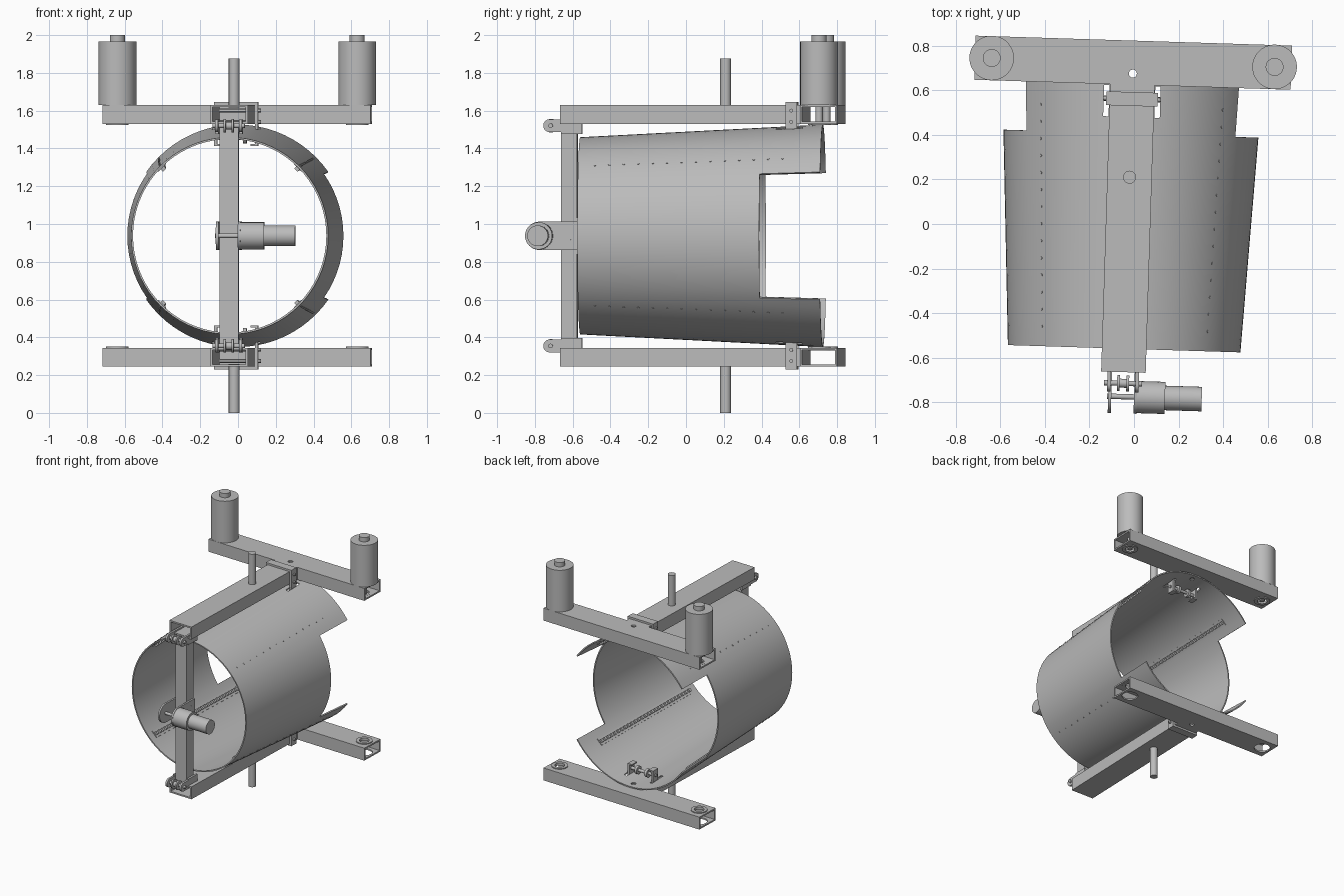
import bpy, bmesh
from math import sin, cos, pi, radians
from mathutils import Matrix, Vector

cube = bpy.data.objects.get("Cube")
if cube:
    bpy.data.objects.remove(cube)

MID = 0.9375                                  # height of the drum axis
PLACE = Matrix.Translation((-0.02, 0.21, MID)) @ Matrix.Rotation(radians(-1.8), 4, 'Z')

grey = bpy.data.materials.new("plain grey")
grey.use_nodes = True
grey.diffuse_color = (0.5, 0.5, 0.5, 1)
grey.node_tree.nodes["Principled BSDF"].inputs["Base Color"].default_value = (0.5, 0.5, 0.5, 1)


def finish(name, bm, smooth=False):
    bmesh.ops.recalc_face_normals(bm, faces=bm.faces)
    mesh = bpy.data.meshes.new(name)
    bm.to_mesh(mesh)
    bm.free()
    mesh.materials.append(grey)
    ob = bpy.data.objects.new(name, mesh)
    bpy.context.collection.objects.link(ob)
    ob.matrix_world = PLACE
    if smooth:
        shade(ob)
    return ob


def shade(ob):
    bpy.ops.object.select_all(action='DESELECT')
    ob.select_set(True)
    bpy.context.view_layer.objects.active = ob
    bpy.ops.object.shade_smooth_by_angle(angle=radians(30))


def add_box(bm, lo, hi):
    lo, hi = Vector(lo), Vector(hi)
    size = [abs(v) for v in hi - lo]
    m = Matrix.Translation((lo + hi) / 2) @ Matrix.Diagonal((*size, 1))
    return bmesh.ops.create_cube(bm, size=1, matrix=m)["verts"]


def add_cyl(bm, a, b, r, n=32):
    a, b = Vector(a), Vector(b)
    turn = (b - a).to_track_quat('Z', 'Y').to_matrix().to_4x4()
    bmesh.ops.create_cone(bm, cap_ends=True, segments=n, radius1=r, radius2=r,
                          depth=(b - a).length, matrix=Matrix.Translation((a + b) / 2) @ turn)


def box(name, lo, hi):
    bm = bmesh.new()
    add_box(bm, lo, hi)
    return finish(name, bm)


def cyl(name, *parts, n=32):
    bm = bmesh.new()
    for a, b, r in parts:
        add_cyl(bm, a, b, r, n)
    return finish(name, bm, True)


def apply(ob, mod):
    with bpy.context.temp_override(object=ob, active_object=ob):
        bpy.ops.object.modifier_apply(modifier=mod.name)


def thicken(ob, t):
    mod = ob.modifiers.new("wall", 'SOLIDIFY')
    mod.thickness, mod.offset, mod.use_even_offset = t, -1, True
    apply(ob, mod)


def cut(ob, cutter):
    cutter.hide_render = True
    mod = ob.modifiers.new("cut", 'BOOLEAN')
    mod.operation, mod.solver, mod.object = 'DIFFERENCE', 'EXACT', cutter
    bpy.context.view_layer.update()
    apply(ob, mod)
    bpy.data.objects.remove(cutter)


def tube(name, lo, hi, axis):
    """Square tube open at both ends."""
    bm = bmesh.new()
    add_box(bm, lo, hi)
    bm.normal_update()
    ends = [f for f in bm.faces if abs(f.normal[axis]) > 0.9]
    bmesh.ops.delete(bm, geom=ends, context='FACES_ONLY')
    ob = finish(name, bm)
    thicken(ob, 0.012)
    return ob


def lug(name, x, t, y, z, r, y_back):
    """Plate with one round end, lying across x."""
    pts = [(y + r * cos(a), z + r * sin(a)) for a in [pi / 2 + pi * i / 16 for i in range(17)]]
    pts += [(y_back, z - r), (y_back, z + r)]
    bm = bmesh.new()
    f = bm.faces.new([bm.verts.new((x - t / 2, *p)) for p in pts])
    ext = bmesh.ops.extrude_face_region(bm, geom=[f])["geom"]
    bmesh.ops.translate(bm, vec=(t, 0, 0), verts=[v for v in ext if isinstance(v, bmesh.types.BMVert)])
    return finish(name, bm, True)


# Tapered drum with long top and bottom tabs at the back
FRONT, SIDE_END, TAB_END = -0.77, 0.195, 0.515


def radius(y):
    return 0.522 + 0.067 * (y - FRONT) / (TAB_END - FRONT)


bm = bmesh.new()
N = 72
rings = [[bm.verts.new((radius(y) * cos(2 * pi * i / N), y, radius(y) * sin(2 * pi * i / N)))
          for i in range(N)] for y in (FRONT, SIDE_END, TAB_END)]
for k in range(2):
    for i in range(N):
        if k == 0 or abs(sin(2 * pi * (i + 0.5) / N)) > sin(radians(35)):
            j = (i + 1) % N
            bm.faces.new((rings[k][i], rings[k][j], rings[k + 1][j], rings[k + 1][i]))
bmesh.ops.delete(bm, geom=[v for v in bm.verts if not v.link_faces], context='VERTS')
drum = finish("drum_shell", bm)
thicken(drum, 0.01)
for x in (-0.115, 0.115):
    cut(drum, box("slot_cutter", (x - 0.012, 0.27, -0.8), (x + 0.012, 0.41, 0.8)))
cut(drum, cyl("hole_cutter", ((0, 0.465, -0.8), (0, 0.465, 0.8), 0.018)))
shade(drum)

# Hinge strips inside the drum, with rivet heads outside
for q, deg in enumerate((45, 135, 225, 315)):
    out = Vector((cos(radians(deg)), 0, sin(radians(deg))))
    a, b = [out * (radius(y) - 0.012) + Vector((0, y, 0)) for y in (-0.71, 0.345)]
    along = (b - a).normalized()
    side = along.cross(out).normalized()
    normal = side.cross(along)
    frame = Matrix((side, along, normal)).transposed().to_4x4()
    length = (b - a).length
    bm = bmesh.new()
    add_box(bm, (-0.028, 0, -0.006), (0.028, length, 0))
    for i in range(27):
        y = length * (i + 0.25) / 27
        add_box(bm, (-0.012, y, -0.022), (0.012, y + 0.02, -0.006))
    bm.transform(Matrix.Translation(a) @ frame)
    finish(f"hinge_strip_{q + 1}", bm)
    bm = bmesh.new()
    for i in range(14):
        p = a + along * (0.03 + i * (length - 0.06) / 13)
        add_cyl(bm, p, p + normal * 0.015, 0.006, 8)
    finish(f"rivet_row_{q + 1}", bm)

# Upper and lower frames, mirrored about the drum axis
for s, tag in ((1, "upper"), (-1, "lower")):
    beam = tube(f"{tag}_beam", (-0.1, -0.875, s * 0.593), (0.1, 0.415, s * 0.693), 1)
    bar = tube(f"{tag}_crossbar", (-0.71, 0.415, s * 0.593), (0.71, 0.613, s * 0.693), 0)
    cut(bar, cyl("hole_cutter", ((0, 0.465, -0.8), (0, 0.465, 0.8), 0.018)))
    for x in (-0.635, 0.635):
        cut(bar, cyl("hole_cutter", ((x, 0.515, s * 0.55), (x, 0.515, s * 0.65), 0.036)))
        if s < 0:
            cut(bar, cyl("hole_cutter", ((x, 0.515, s * 0.65), (x, 0.515, s * 0.75), 0.06)))
        ring = cyl(f"{tag}_bearing", ((x, 0.515, s * 0.586), (x, 0.515, s * 0.606), 0.06))
        cut(ring, cyl("hole_cutter", ((x, 0.515, s * 0.55), (x, 0.515, s * 0.65), 0.036)))
        shade(ring)
    cyl(f"{tag}_rod", ((0, 0, s * 0.68), (0, 0, s * MID), 0.029))

    # Bracket around the beam, reaching through the drum slots
    for x in (-0.108, 0.108):
        box(f"{tag}_bracket_side", (x - 0.008, 0.32, s * 0.475), (x + 0.008, 0.382, s * 0.708))
        box(f"{tag}_bracket_foot", (x * 0.7, 0.32, s * 0.475), (x, 0.382, s * 0.485))
    box(f"{tag}_bracket_bridge", (-0.116, 0.32, s * 0.693), (0.116, 0.382, s * 0.708))
    for z in (0.603, 0.663):
        cyl(f"{tag}_bracket_bolt", ((-0.13, 0.351, s * z), (0.13, 0.351, s * z), 0.01), n=12)
    z = s * 0.52
    cyl(f"{tag}_inner_roller", ((-0.125, 0.351, z), (0.125, 0.351, z), 0.012),
        ((-0.055, 0.351, z), (-0.035, 0.351, z), 0.032),
        ((0.035, 0.351, z), (0.055, 0.351, z), 0.032))

    # Front lugs with a pin and spool
    z = s * 0.583
    for x in (-0.063, 0.063):
        lug(f"{tag}_front_lug", x, 0.016, -0.93, z, 0.034, -0.76)
        box(f"{tag}_lug_tail", (x - 0.008, -0.87, s * 0.54), (x + 0.008, -0.76, s * 0.615))
    cyl(f"{tag}_front_spool", ((-0.085, -0.925, z), (0.085, -0.925, z), 0.012),
        ((-0.025, -0.925, z), (0.025, -0.925, z), 0.02),
        ((-0.027, -0.925, z), (-0.015, -0.925, z), 0.036),
        ((0.015, -0.925, z), (0.027, -0.925, z), 0.036))

# Upright motors on the upper crossbar
for x, tag in ((-0.635, "right"), (0.635, "left")):
    cyl(f"{tag}_motor", ((x, 0.515, 0.693), (x, 0.515, 1.028), 0.1),
        ((x, 0.515, 1.02), (x, 0.515, 1.0625), 0.04), n=48)
    cyl(f"{tag}_motor_shaft", ((x, 0.515, 0.59), (x, 0.515, 0.70), 0.02))

# Front post carrying a sideways gear motor
box("front_post", (-0.05, -0.87, -0.6), (0.05, -0.785, 0.6))
for x in (-0.058, 0.058):
    lug("motor_plate", x, 0.014, -0.985, 0, 0.075, -0.785)
    for z in (-0.028, 0.028):
        cyl("plate_bolt", ((x * 0.9, -0.825, z), (x * 1.16, -0.825, z), 0.01), n=12)
cyl("gear_motor", ((0.06, -0.985, 0), (0.19, -0.985, 0), 0.072),
    ((0.18, -0.985, 0), (0.355, -0.985, 0), 0.055), n=48)
cyl("gear_shaft", ((-0.07, -0.985, 0), (0.06, -0.985, 0), 0.012))
